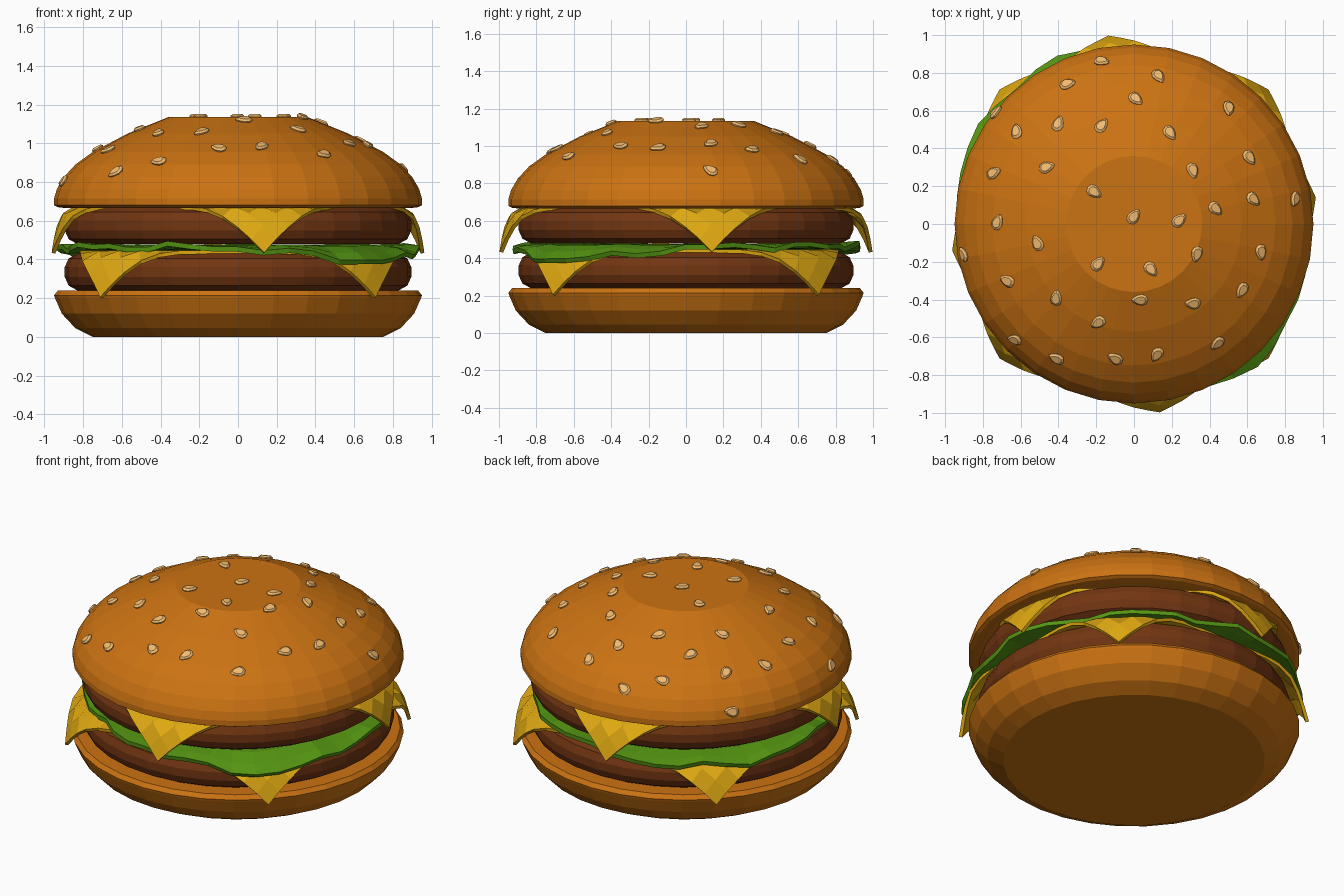
import bpy, bmesh, random
from math import sin, cos, pi, atan2, hypot, radians
from mathutils import Vector, Matrix

if "Cube" in bpy.data.objects:
    bpy.data.objects.remove(bpy.data.objects["Cube"])

random.seed(4)


def material(name, rgb):
    m = bpy.data.materials.new(name)
    m.diffuse_color = (*rgb, 1)
    m.use_nodes = True
    m.node_tree.nodes["Principled BSDF"].inputs["Base Color"].default_value = m.diffuse_color
    return m


BUN = material("bun", (0.60, 0.17, 0.006))
MEAT = material("meat", (0.17, 0.036, 0.006))
CHEESE = material("cheese", (0.75, 0.40, 0.006))
GREEN = material("green", (0.09, 0.30, 0.006))
SEED = material("seed", (0.90, 0.50, 0.16))


def finish(bm, name, mat):
    bmesh.ops.recalc_face_normals(bm, faces=bm.faces[:])
    me = bpy.data.meshes.new(name)
    bm.to_mesh(me)
    bm.free()
    me.materials.append(mat)
    ob = bpy.data.objects.new(name, me)
    bpy.context.collection.objects.link(ob)
    return ob


def loft(bm, rings, cap=True):
    """Skin a list of closed rings, capping both ends."""
    vr = [[bm.verts.new(p) for p in ring] for ring in rings]
    n = len(vr[0])
    for a, b in zip(vr, vr[1:]):
        for i in range(n):
            j = (i + 1) % n
            bm.faces.new((a[i], a[j], b[j], b[i]))
    if cap:
        bm.faces.new(vr[0][::-1])
        bm.faces.new(vr[-1])


def lathe(name, profile, mat, n=32):
    bm = bmesh.new()
    loft(bm, [[(r * cos(2 * pi * i / n), r * sin(2 * pi * i / n), z) for i in range(n)]
              for r, z in profile])
    return finish(bm, name, mat)


# buns and patties
lathe("bottom_bun", [(0.75, 0), (0.84, 0.045), (0.91, 0.12), (0.945, 0.20),
                     (0.95, 0.215), (0.93, 0.24)], BUN)
DOME = [(0.95, 0.715), (0.935, 0.765), (0.90, 0.825), (0.84, 0.89), (0.75, 0.955),
        (0.57, 1.05), (0.36, 1.135)]
lathe("top_bun", [(0.89, 0.665), (0.93, 0.67), (0.95, 0.68)] + DOME, BUN)
for name, z in (("lower_patty", 0.24), ("upper_patty", 0.48)):
    lathe(name, [(0.83, z), (0.875, z + 0.025), (0.895, z + 0.07), (0.895, z + 0.12),
                 (0.875, z + 0.165), (0.83, z + 0.19)], MEAT)


# cheese slices: square sheets whose corners bend down over the patty edge
def cheese(name, z, turn, sx=1.0, half=0.815, n=16):
    bm = bmesh.new()
    bmesh.ops.create_grid(bm, x_segments=n, y_segments=n, size=half)
    bmesh.ops.rotate(bm, verts=bm.verts[:], matrix=Matrix.Rotation(turn, 3, 'Z'))
    edge, rho, steep = 0.85, 0.11, radians(75)
    for v in bm.verts:
        r, a = hypot(v.co.x, v.co.y), atan2(v.co.y, v.co.x)
        s = max(0, r - edge)
        t = min(s / rho, steep)
        rest = s - t * rho
        rr = min(r, edge) + rho * sin(t) + rest * cos(steep)
        drop = rho * (1 - cos(t)) + rest * sin(steep)
        v.co = (rr * cos(a) * sx, rr * sin(a), z - drop)
    ob = finish(bm, name, CHEESE)
    mod = ob.modifiers.new("thickness", 'SOLIDIFY')
    mod.thickness, mod.offset = 0.02, 0
    return ob


cheese("lower_cheese", 0.437, 0.0)
cheese("upper_cheese", 0.667, radians(53), 0.965)


# lettuce: wavy leaf sheet that hangs over two opposite cheese corners
def lettuce(n=44):
    bm = bmesh.new()
    rings = []
    for f in (0.45, 0.85, 0.94, 1.0):
        ring = []
        for i in range(n):
            a = 2 * pi * i / n
            lobe = -cos(2 * (a - radians(45)))
            R = 0.925 + 0.045 * lobe + 0.015 * sin(7 * a + 1) + 0.01 * sin(13 * a)
            k = max(0, (f - 0.8) / 0.2)
            z = 0.463 + k * (0.012 * sin(9 * a) + 0.010 * sin(16 * a + 2))
            corner = max(0, cos(a + radians(43))) ** 6 + 0.5 * max(0, -cos(a + radians(43))) ** 6
            z -= k * k * 0.075 * corner
            ring.append((R * f * cos(a), R * f * sin(a), z))
        rings.append(ring)
    loft(bm, rings, cap=False)
    bm.faces.new([v for v in bm.verts[:n]])
    ob = finish(bm, "lettuce", GREEN)
    mod = ob.modifiers.new("thickness", 'SOLIDIFY')
    mod.thickness, mod.offset = 0.026, 0


lettuce()

# sesame seeds: teardrops laid on the dome
SPOTS = [(-.17, .86), (.13, .78), (-.35, .74), (.01, .66), (.50, .61), (-.73, .59),
         (-.62, .49), (-.40, .53), (-.17, .52), (.19, .48), (.61, .35), (.31, .28),
         (-.46, .30), (-.74, .27), (-.21, .17), (0, .04), (.24, .02), (.43, .08),
         (.63, .13), (.85, .13), (-.72, .01), (-.51, -.10), (-.90, -.16), (-.67, -.30),
         (-.19, -.21), (.09, -.24), (.33, -.16), (.67, -.15), (.57, -.35), (.31, -.42),
         (.03, -.40), (-.41, -.39), (-.19, -.52), (-.63, -.61), (-.41, -.71),
         (-.10, -.71), (.12, -.69), (.44, -.63)]


def on_dome(x, y):
    """Point and normal of the dome above (x, y)."""
    r, a = hypot(x, y), atan2(y, x)
    for (r0, z0), (r1, z1) in zip(DOME, DOME[1:]):
        if r1 <= r <= r0:
            z = z0 + (z1 - z0) * (r - r0) / (r1 - r0)
            nrm = Vector(((z1 - z0) * cos(a), (z1 - z0) * sin(a), r0 - r1)).normalized()
            return Vector((x, y, z)), nrm
    return Vector((x, y, DOME[-1][1])), Vector((0, 0, 1))


bm = bmesh.new()
for x, y in SPOTS:
    p, nrm = on_dome(x, y)
    spin = pi + random.uniform(-1.1, 1.1)
    M = (Matrix.Translation(p) @ nrm.to_track_quat('Z', 'Y').to_matrix().to_4x4()
         @ Matrix.Rotation(spin, 4, 'Z'))
    rings = []
    for s, z in ((0.9, -0.006), (1.0, 0.006), (0.7, 0.016)):
        ring = []
        for i in range(10):
            a = 2 * pi * i / 10
            w = 0.030 * (1 - 0.35 * cos(a))
            ring.append(M @ Vector((0.044 * cos(a) * s, w * sin(a) * s, z)))
        rings.append(ring)
    loft(bm, rings)
finish(bm, "sesame_seeds", SEED)
